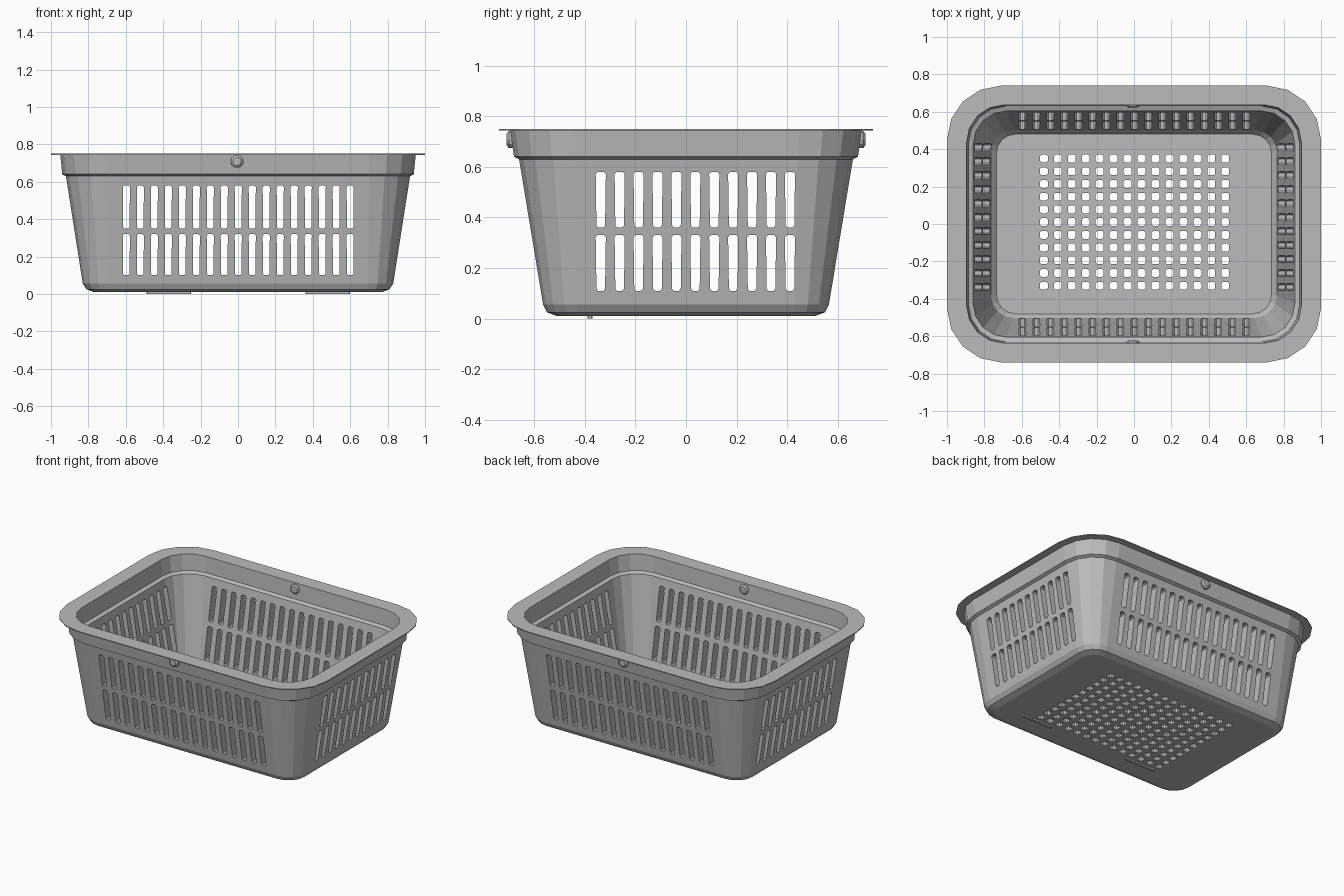
import bpy, bmesh, math
from mathutils import Vector

default = bpy.data.objects.get("Cube")
if default:
    bpy.data.objects.remove(default, do_unlink=True)

GREY = (0.5, 0.5, 0.5, 1)
mat = bpy.data.materials.new("grey plastic")
mat.use_nodes = True
mat.diffuse_color = GREY
mat.node_tree.nodes["Principled BSDF"].inputs["Base Color"].default_value = GREY


def make_object(name, bm):
    bmesh.ops.recalc_face_normals(bm, faces=bm.faces)
    mesh = bpy.data.meshes.new(name)
    bm.to_mesh(mesh)
    bm.free()
    mesh.materials.append(mat)
    obj = bpy.data.objects.new(name, mesh)
    bpy.context.collection.objects.link(obj)
    return obj


def rounded_ring(bm, hx, hy, r, z, steps=4):
    """Rounded rectangle of vertices at height z."""
    ring = []
    for k, (sx, sy) in enumerate([(1, 1), (-1, 1), (-1, -1), (1, -1)]):
        for i in range(steps + 1):
            a = math.pi / 2 * (k + i / steps)
            ring.append(bm.verts.new((sx * (hx - r) + r * math.cos(a),
                                      sy * (hy - r) + r * math.sin(a), z)))
    return ring


def loft(bm, sections):
    rings = [rounded_ring(bm, *s) for s in sections]
    for a, b in zip(rings, rings[1:]):
        for i in range(len(a)):
            j = (i + 1) % len(a)
            bm.faces.new((a[i], a[j], b[j], b[i]))
    bm.faces.new(rings[0][::-1])
    bm.faces.new(rings[-1])


def add_slot(bm, centre, u, v, w, half_u, half_v, half_w, taper=1.0):
    """Prism along w with clipped corners, narrower at the -v end."""
    c = min(half_u, half_v) * 0.4
    outline = [(half_u, half_v - c), (half_u - c, half_v)]
    outline += [(-x, y) for x, y in reversed(outline)]
    outline += [(x * taper, -y) for x, y in reversed(outline)]
    u, v, w, centre = map(Vector, (u, v, w, centre))
    ends = [[bm.verts.new(centre + u * x + v * y + w * s) for x, y in outline]
            for s in (-half_w, half_w)]
    a, b = ends
    for i in range(len(a)):
        j = (i + 1) % len(a)
        bm.faces.new((a[i], a[j], b[j], b[i]))
    bm.faces.new(a[::-1])
    bm.faces.new(b)


def cut(target, bm):
    cutter = make_object("cutter", bm)
    cutter.hide_render = True
    mod = target.modifiers.new("openings", "BOOLEAN")
    mod.operation = "DIFFERENCE"
    mod.solver = "EXACT"
    mod.object = cutter
    bpy.context.view_layer.objects.active = target
    bpy.ops.object.modifier_apply(modifier=mod.name)
    bpy.data.objects.remove(cutter, do_unlink=True)


# Basket shell: outside from the base up, over the rim, and down the inside
bm = bmesh.new()
loft(bm, [
    (0.77, 0.51, 0.09, 0.01),
    (0.81, 0.55, 0.12, 0.025),
    (0.83, 0.565, 0.135, 0.055),
    (0.92, 0.66, 0.22, 0.63),
    (0.94, 0.68, 0.24, 0.64),
    (0.95, 0.695, 0.25, 0.744),
    (1.0, 0.74, 0.29, 0.744),
    (1.0, 0.74, 0.29, 0.75),
    (0.895, 0.637, 0.2, 0.75),
    (0.885, 0.63, 0.2, 0.64),
    (0.86, 0.605, 0.18, 0.63),
    (0.765, 0.502, 0.12, 0.08),
    (0.735, 0.48, 0.1, 0.05),
])
basket = make_object("basket_shell", bm)

X, Y, Z = (1, 0, 0), (0, 1, 0), (0, 0, 1)

# Two rows of upright slots in the long walls
bm = bmesh.new()
for i in range(17):
    x = -0.597 + i * 0.0748
    for low, high in ((0.1, 0.32), (0.35, 0.58)):
        for side in (-1, 1):
            add_slot(bm, (x, side * 0.6, (low + high) / 2), X, Z, Y,
                     0.019, (high - low) / 2, 0.2, 0.9)
cut(basket, bm)

# Two rows of upright slots in the short walls
bm = bmesh.new()
for i in range(11):
    y = -0.337 + i * 0.0748
    for low, high in ((0.11, 0.33), (0.36, 0.58)):
        for side in (-1, 1):
            add_slot(bm, (side * 0.85, y, (low + high) / 2), Y, Z, X,
                     0.02, (high - low) / 2, 0.2, 0.85)
cut(basket, bm)

# Grid of drain holes in the floor
bm = bmesh.new()
for i in range(14):
    for j in range(11):
        add_slot(bm, (-0.482 + i * 0.0746, -0.33 + j * 0.068, 0.03),
                 X, Y, Z, 0.021, 0.021, 0.1)
cut(basket, bm)

# Handle pivot buttons through the collar, front and back
for name, side in (("front_pivot", -1), ("back_pivot", 1)):
    bm = bmesh.new()
    profile = [(0.024, 0.622), (0.034, 0.63), (0.034, 0.7), (0.022, 0.71)]
    rings = [[bm.verts.new((-0.005 + r * math.cos(k * math.pi / 6), side * d,
                            0.708 + r * math.sin(k * math.pi / 6)))
              for k in range(12)] for r, d in profile]
    for a, b in zip(rings, rings[1:]):
        for i in range(12):
            j = (i + 1) % 12
            bm.faces.new((a[i], a[j], b[j], b[i]))
    bm.faces.new(rings[0])
    bm.faces.new(rings[-1])
    make_object(name, bm)

# Low foot strips beneath the floor
for name, x in (("right_foot", -0.37), ("left_foot", 0.48)):
    bm = bmesh.new()
    add_slot(bm, (x, -0.38, 0.006), X, Y, Z, 0.12, 0.01, 0.006)
    make_object(name, bm)
